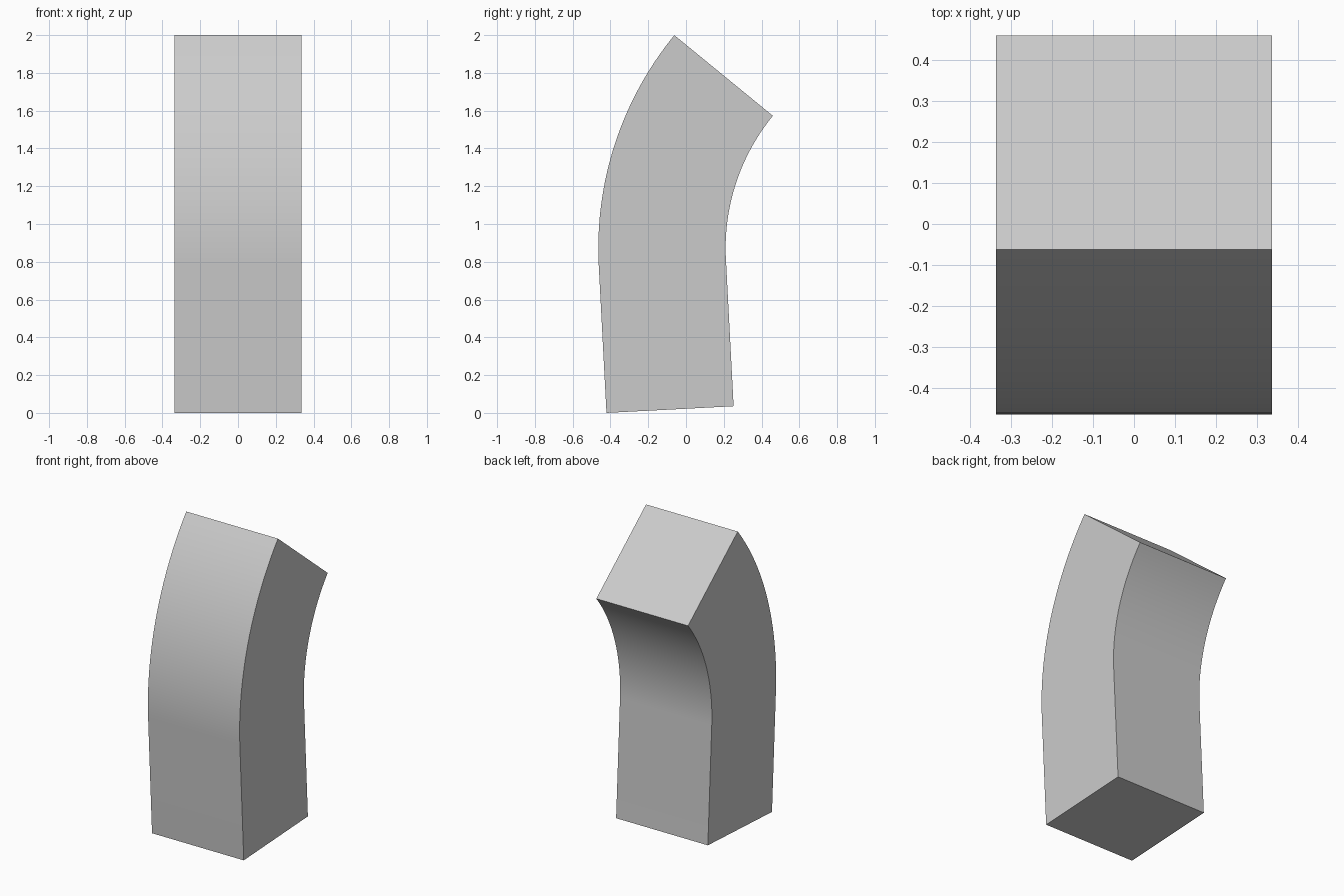
import bpy, bmesh
from math import sin, cos, radians

if "Cube" in bpy.data.objects:
    bpy.data.objects.remove(bpy.data.objects["Cube"])

WIDTH = 0.674          # square section
OUTER = 1.78           # radius of the outer curve
TILT, END = radians(-3), radians(39.3)   # lean at the base and at the top
STRAIGHT = 0.78        # length of the straight lower part
STEPS = 32

# bend centre, so the outer base corner sits at y = -0.421, z = 0
start_y = -0.421 + STRAIGHT * sin(TILT)
start_z = STRAIGHT * cos(TILT)
cy = start_y + OUTER * cos(TILT)
cz = start_z - OUTER * sin(TILT)


def side(radius):
    """Side outline from base to top: straight run, then arc."""
    arc = []
    for i in range(STEPS + 1):
        a = TILT + (END - TILT) * i / STEPS
        arc.append((cy - radius * cos(a), cz + radius * sin(a)))
    y, z = arc[0]
    return [(y - STRAIGHT * sin(TILT), z - STRAIGHT * cos(TILT))] + arc


# square rings swept along the bend
bm = bmesh.new()
h = WIDTH / 2
rings = []
for (yo, zo), (yi, zi) in zip(side(OUTER), side(OUTER - WIDTH)):
    rings.append([bm.verts.new(p) for p in
                  ((-h, yo, zo), (h, yo, zo), (h, yi, zi), (-h, yi, zi))])
for a, b in zip(rings, rings[1:]):
    for k in range(4):
        n = (k + 1) % 4
        bm.faces.new((a[k], a[n], b[n], b[k]))
bm.faces.new(rings[0][::-1])
bm.faces.new(rings[-1])
bmesh.ops.recalc_face_normals(bm, faces=bm.faces)

mesh = bpy.data.meshes.new("bent_block")
bm.to_mesh(mesh)
bm.free()
block = bpy.data.objects.new("bent_block", mesh)
bpy.context.collection.objects.link(block)

# smooth curve, crisp edges
bpy.context.view_layer.objects.active = block
block.select_set(True)
bpy.ops.object.shade_smooth_by_angle(angle=radians(30))
